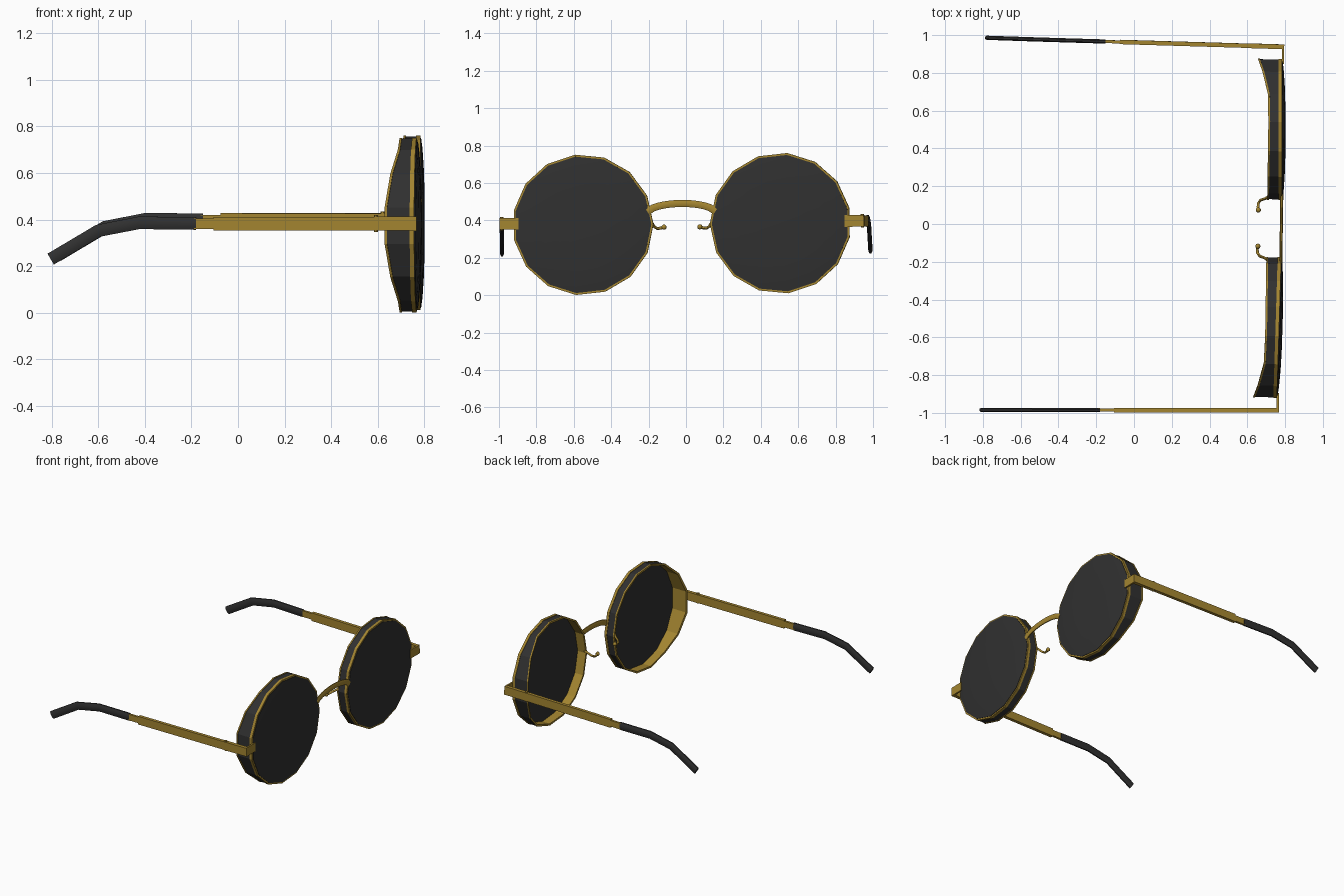
import bpy, bmesh, math
from mathutils import Vector, Matrix

if "Cube" in bpy.data.objects:
    bpy.data.objects.remove(bpy.data.objects["Cube"])


def material(name, col):
    m = bpy.data.materials.new(name)
    m.diffuse_color = (*col, 1)
    m.use_nodes = True
    m.node_tree.nodes["Principled BSDF"].inputs["Base Color"].default_value = m.diffuse_color
    return m


GOLD = material("antique gold", (0.37, 0.235, 0.03))
DARK = material("charcoal", (0.03, 0.03, 0.03))

# The whole pair sits very slightly turned and rolled
POSE = (Matrix.Translation((0, -0.009, 0)) @ Matrix.Rotation(-0.015, 4, 'Z')
        @ Matrix.Rotation(0.008, 4, 'X'))


def finish(name, bm, mats, smooth=None):
    bmesh.ops.recalc_face_normals(bm, faces=bm.faces)
    bm.transform(POSE)
    me = bpy.data.meshes.new(name)
    bm.to_mesh(me)
    bm.free()
    for m in mats:
        me.materials.append(m)
    ob = bpy.data.objects.new(name, me)
    bpy.context.collection.objects.link(ob)
    if smooth:
        bpy.ops.object.select_all(action='DESELECT')
        ob.select_set(True)
        bpy.context.view_layer.objects.active = ob
        bpy.ops.object.shade_smooth_by_angle(angle=math.radians(smooth))
    return ob


def sweep(name, pts, half_w, half_h, sides, mat, up=(0, 0, 1), smooth=None):
    """Sweep a flat-sided section along a path; half_h is measured along 'up'."""
    bm = bmesh.new()
    pts = [Vector(p) for p in pts]
    rings = []
    k = 1 / math.cos(math.pi / sides)
    for i, p in enumerate(pts):
        t = (pts[min(i + 1, len(pts) - 1)] - pts[max(i - 1, 0)]).normalized()
        side = t.cross(Vector(up)).normalized()
        high = side.cross(t)
        ring = []
        for j in range(sides):
            a = 2 * math.pi * (j + 0.5) / sides
            ring.append(bm.verts.new(p + side * (half_w * k * math.cos(a))
                                     + high * (half_h * k * math.sin(a))))
        rings.append(ring)
    for r, q in zip(rings, rings[1:]):
        for j in range(sides):
            n = (j + 1) % sides
            bm.faces.new((r[j], r[n], q[n], q[j]))
    bm.faces.new(rings[0])
    bm.faces.new(rings[-1])
    return finish(name, bm, [mat], smooth)


# Lens layout: 15-sided, one vertex pointing at the nose
CY, CZ, R, N = 0.528, 0.381, 0.377, 15


def front_x(u):
    return 0.776 - 0.006 * u


def back_x(u):
    return 0.703 - 0.06 * max(0, (u - 0.38) / 0.6) ** 1.5


def lens_ring(bm, s, scale, xfunc):
    out = []
    for i in range(N):
        a = math.radians(12 + 24 * i)
        u = math.cos(a) * scale
        out.append(bm.verts.new((xfunc(u), s * (CY + R * u),
                                 CZ + R * scale * math.sin(a))))
    return out


def bridge_rings(bm, r, q, mat=0):
    for j in range(N):
        n = (j + 1) % N
        bm.faces.new((r[j], r[n], q[n], q[j])).material_index = mat


def frame(name, s):
    # Gold rims front and back, dark outside band, gold lining
    bm = bmesh.new()
    profile = [(0.965, back_x),
               (1.0, back_x),
               (1.0, lambda u: back_x(u) + 0.010),
               (0.992, lambda u: back_x(u) + 0.010),
               (0.992, lambda u: front_x(u) - 0.019),
               (1.0, lambda u: front_x(u) - 0.019),
               (1.0, front_x),
               (0.965, front_x)]
    rings = [lens_ring(bm, s, sc, f) for sc, f in profile]
    for i, r in enumerate(rings):
        bridge_rings(bm, r, rings[(i + 1) % len(rings)], 1 if i == 3 else 0)
    finish(name, bm, [GOLD, DARK])


def lens(name, s):
    # Gently domed dark disc
    bm = bmesh.new()
    first = last = None
    for sc, off in ((0.3, -0.001), (0.7, -0.004), (0.972, -0.012),
                    (0.972, 0.003), (0.85, 0.009), (0.6, 0.015), (0.3, 0.018)):
        ring = lens_ring(bm, s, sc, lambda u: front_x(u) + off)
        if last:
            bridge_rings(bm, last, ring)
        first = first or ring
        last = ring
    bm.faces.new(first)
    bm.faces.new(last)
    finish(name, bm, [DARK], 40)


def arm_y(x):
    return 0.962 + 0.023 * (0.78 - x) / 1.57


for s, side in ((1, "left"), (-1, "right")):
    frame(side + "_rim", s)
    lens(side + "_lens", s)

    # Plate joining rim and temple
    sweep(side + "_end_plate", [(0.775, s * 0.872, 0.39), (0.775, s * 0.974, 0.39)],
          0.006, 0.031, 4, GOLD)

    # Temple: end block, main bar, neck
    for part, x0, x1, w, h in (("end_block", 0.781, 0.60, 0.0125, 0.030),
                               ("temple_bar", 0.605, -0.09, 0.0115, 0.0295),
                               ("temple_neck", -0.08, -0.175, 0.008, 0.022)):
        sweep(f"{side}_{part}", [(x0, s * arm_y(x0), 0.39), (x1, s * arm_y(x1), 0.39)],
              w, h, 4, GOLD)

    # Hinge screw
    sweep(side + "_hinge_screw", [(0.607, s * arm_y(0.607), 0.355),
                                  (0.607, s * arm_y(0.607), 0.427)],
          0.009, 0.009, 8, GOLD, up=(1, 0, 0))

    # Dark ear tip bending down
    tip = [(-0.165, 0.391), (-0.41, 0.394), (-0.585, 0.360), (-0.79, 0.238)]
    sweep(side + "_ear_tip", [(x, s * arm_y(x), z) for x, z in tip],
          0.011, 0.027, 8, DARK, smooth=30)

    # Nose pad arm and little pad
    arm = [(0.712, 0.170, 0.40), (0.695, 0.158, 0.385), (0.668, 0.148, 0.368),
           (0.656, 0.132, 0.358), (0.655, 0.112, 0.360), (0.657, 0.098, 0.366)]
    sweep(side + "_nose_arm", [(x, s * y, z) for x, y, z in arm],
          0.007, 0.007, 6, GOLD, smooth=60)
    bm = bmesh.new()
    bmesh.ops.create_uvsphere(bm, u_segments=10, v_segments=6, radius=0.014,
                              matrix=Matrix.Translation((0.657, s * 0.096, 0.365)))
    finish(side + "_nose_pad", bm, [GOLD], 60)

# Arched bridge
arch = []
for i in range(13):
    t = -1 + i / 6
    arch.append((0.780, 0.182 * t, 0.435 + 0.056 * math.sqrt(max(0, 1 - 0.95 * t * t))))
sweep("bridge", arch, 0.008, 0.019, 8, GOLD, smooth=50)
